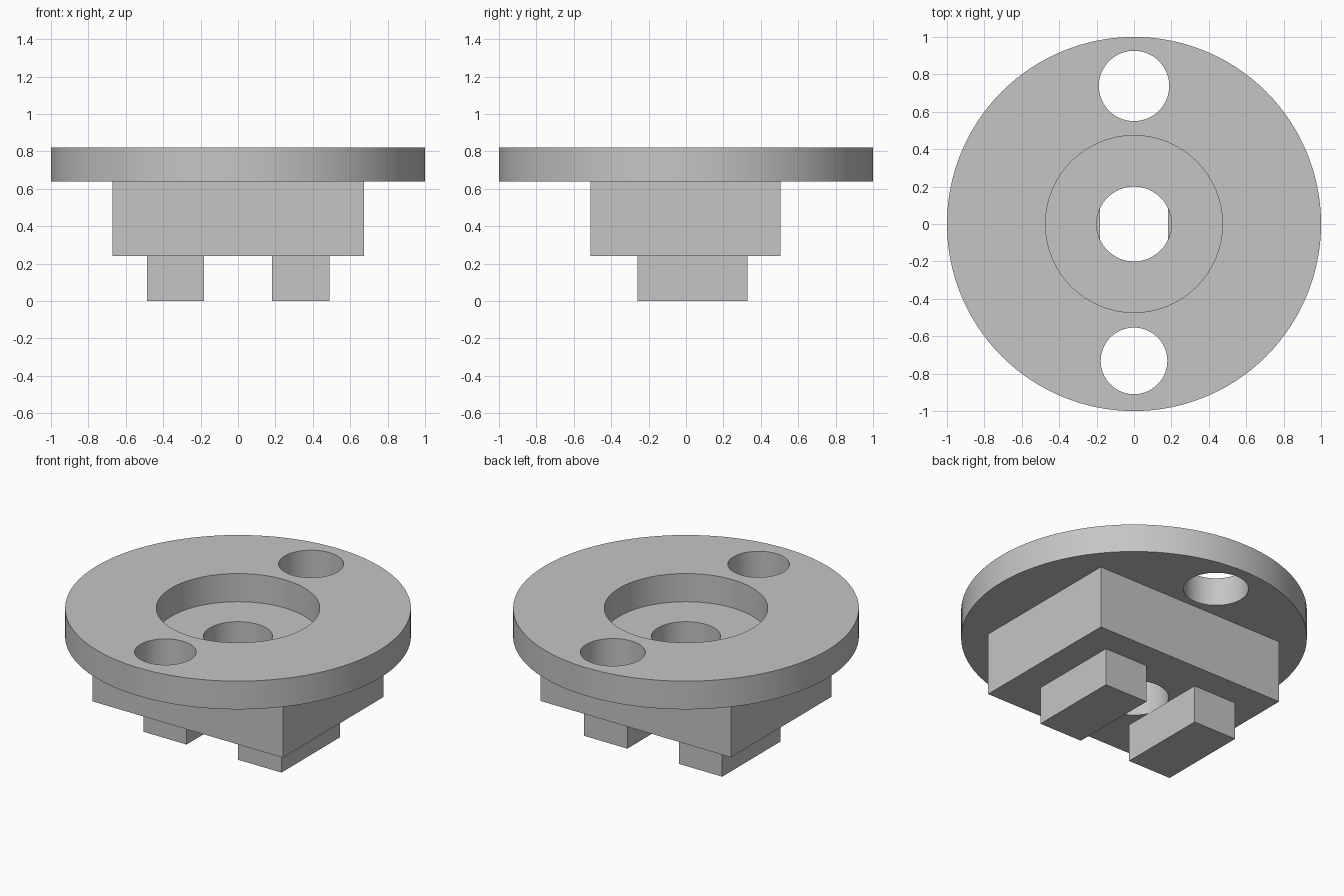
import bpy
import math

if "Cube" in bpy.data.objects:
    bpy.data.objects.remove(bpy.data.objects["Cube"], do_unlink=True)

# Single flat grey
GREY = (0.56, 0.56, 0.56, 1.0)
grey = bpy.data.materials.new("plain_grey")
grey.use_nodes = True
grey.diffuse_color = GREY
grey.node_tree.nodes["Principled BSDF"].inputs["Base Color"].default_value = GREY

PLATE_TOP, PLATE_BASE, BLOCK_BASE = 0.82, 0.64, 0.24


def cylinder(name, radius, z0, z1, y=0.0, sides=96):
    bpy.ops.mesh.primitive_cylinder_add(vertices=sides, radius=radius, depth=z1 - z0,
                                        location=(0, y, (z0 + z1) / 2))
    obj = bpy.context.object
    obj.name = name
    obj.data.materials.append(grey)
    return obj


def box(name, low, high):
    centre = [(a + b) / 2 for a, b in zip(low, high)]
    bpy.ops.mesh.primitive_cube_add(size=1, location=centre)
    obj = bpy.context.object
    obj.name = name
    obj.scale = [b - a for a, b in zip(low, high)]
    bpy.ops.object.transform_apply(location=False, rotation=False, scale=True)
    obj.data.materials.append(grey)
    return obj


def drill(target, radius, y=0.0):
    """Cut a vertical round hole right through the target."""
    cutter = cylinder("hole_cutter", radius, -0.5, 1.5, y)
    cutter.hide_render = True
    cut = target.modifiers.new("hole", 'BOOLEAN')
    cut.operation = 'DIFFERENCE'
    cut.solver = 'EXACT'
    cut.object = cutter
    bpy.ops.object.select_all(action='DESELECT')
    bpy.context.view_layer.objects.active = target
    target.select_set(True)
    bpy.ops.object.modifier_apply(modifier=cut.name)
    bpy.data.objects.remove(cutter, do_unlink=True)


def smooth(obj):
    bpy.ops.object.select_all(action='DESELECT')
    bpy.context.view_layer.objects.active = obj
    obj.select_set(True)
    bpy.ops.object.shade_smooth_by_angle(angle=math.radians(30))


# Round flange with a wide central opening and two bolt holes
flange = cylinder("flange", 1.0, PLATE_BASE, PLATE_TOP, sides=128)
drill(flange, 0.473)
drill(flange, 0.188, 0.738)
drill(flange, 0.178, -0.732)
smooth(flange)

# Block below, whose top is the floor of the recess, with a central bore
block = box("body_block", (-0.672, -0.51, BLOCK_BASE), (0.674, 0.505, PLATE_BASE))
drill(block, 0.2)
smooth(block)

# Two feet under the block
box("right_foot", (-0.487, -0.26, 0), (-0.181, 0.33, BLOCK_BASE))
box("left_foot", (0.183, -0.26, 0), (0.489, 0.33, BLOCK_BASE))
